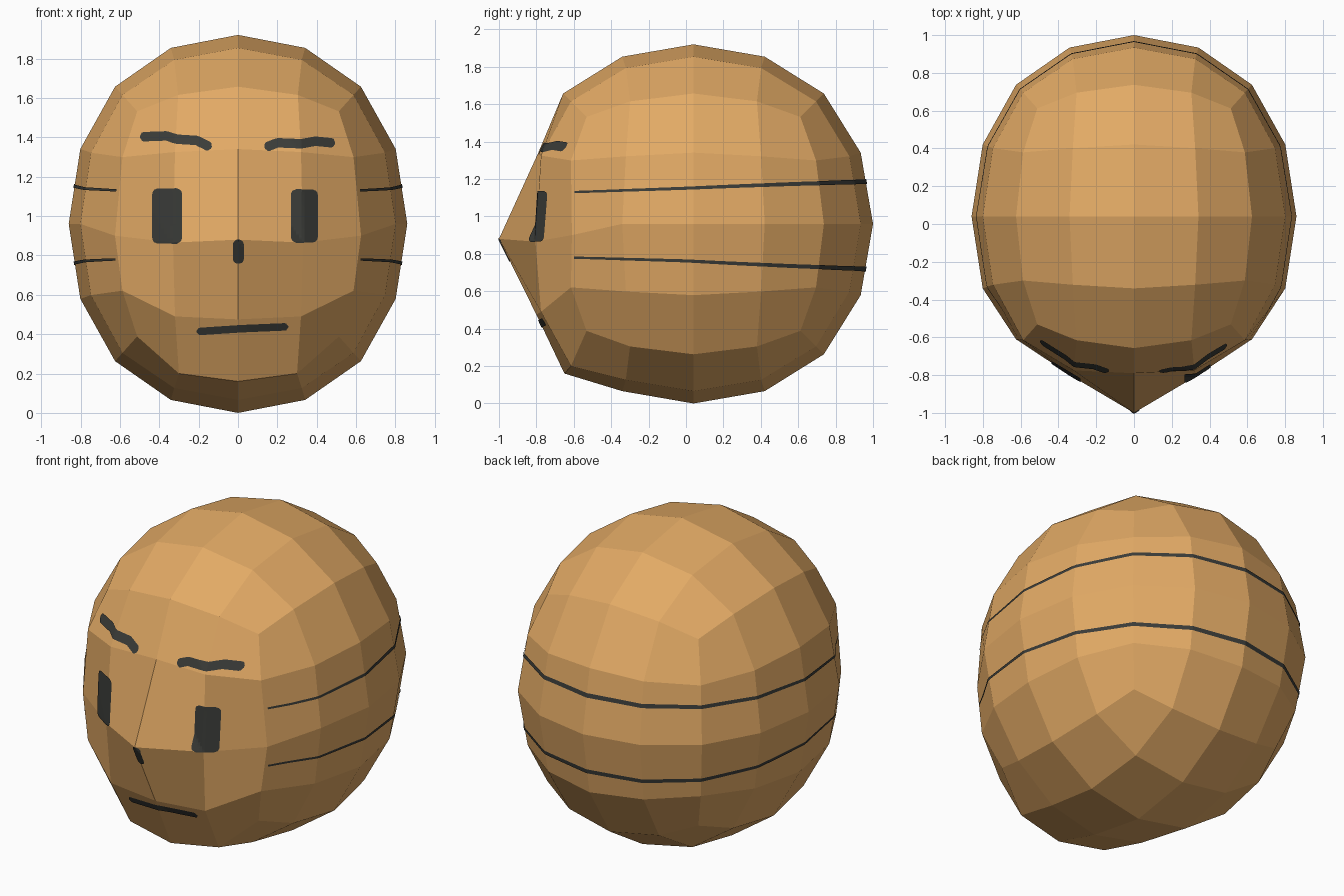
import bpy, bmesh, math
from mathutils import Vector
from mathutils.bvhtree import BVHTree

if "Cube" in bpy.data.objects:
    bpy.data.objects.remove(bpy.data.objects["Cube"])


def material(name, rgb):
    m = bpy.data.materials.new(name)
    m.diffuse_color = (*rgb, 1)
    m.use_nodes = True
    m.node_tree.nodes["Principled BSDF"].inputs["Base Color"].default_value = m.diffuse_color
    return m


SKIN = material("warm_tan", (0.76, 0.40, 0.13))
DARK = material("charcoal", (0.043, 0.045, 0.040))
CENTRE = Vector((0, 0.04, 0.96))

# Head: a cube rounded by two subdivisions, stretched to an oval
bpy.ops.mesh.primitive_cube_add(size=2)
head = bpy.context.object
head.name = "head"
mod = head.modifiers.new("round", 'SUBSURF')
mod.levels = 2
bpy.ops.object.modifier_apply(modifier="round")

bm = bmesh.new()
bm.from_mesh(head.data)
r = max(v.co.z for v in bm.verts)
for v in bm.verts:
    v.co /= r
front = [v for v in bm.verts if v.co.y < -0.5]

# Face features: (unit x, unit z) of a front vertex -> new position, mirrored
sculpt = {
    (0, 0): (0, -1.0, 0.88),           # nose tip
    (0.39, 0): (0.33, -0.805, 0.865),
    (0.73, 0): (0.625, -0.61, 0.90),
    (0, 0.39): (0, -0.79, 1.34),       # brow line
    (0.37, 0.37): (0.32, -0.775, 1.325),
    (0, -0.39): (0, -0.80, 0.475),     # jaw
    (0.37, -0.37): (0.32, -0.775, 0.49),
    (0, -0.73): (0, -0.65, 0.16),      # chin
    (0.34, -0.68): (0.30, -0.615, 0.20),
}
moves = []
for (x, z), p in sculpt.items():
    for s in ((1, -1) if x else (1,)):
        v = min(front, key=lambda v: (v.co.x - s * x) ** 2 + (v.co.z - z) ** 2)
        moves.append((v, Vector((s * p[0], p[1], p[2]))))
for v in bm.verts:
    v.co = Vector((v.co.x * 0.86, v.co.y * 0.96, v.co.z * 0.96)) + CENTRE
for v, p in moves:
    v.co = p
for f in bm.faces:
    f.smooth = False
bm.normal_update()
bm.to_mesh(head.data)
head.data.materials.append(SKIN)
tree = BVHTree.FromBMesh(bm)
bm.free()


def decal(name, rays, nu, nv):
    """Thin painted patch: a grid of rays dropped on to the head."""
    b = bmesh.new()
    rows = []
    for i in range(nu + 1):
        row = []
        for j in range(nv + 1):
            hit, n, _, _ = tree.ray_cast(*rays(i / nu, j / nv * 2 - 1))
            if n.dot(hit - CENTRE) < 0:
                n = -n
            row.append(b.verts.new(hit + n * 0.005))
        rows.append(row)
    for a, c in zip(rows, rows[1:]):
        for j in range(nv):
            f = b.faces.new((a[j], c[j], c[j + 1], a[j + 1]))
            f.normal_update()
            if f.normal.dot(f.calc_center_median() - CENTRE) < 0:
                f.normal_flip()
    me = bpy.data.meshes.new(name)
    b.to_mesh(me)
    b.free()
    me.materials.append(DARK)
    bpy.context.collection.objects.link(bpy.data.objects.new(name, me))


def stroke(name, pts, width, rounding, nv=4):
    """Brush stroke on the face along (x, z) points, with rounded ends."""
    pts = [Vector(p) for p in pts]
    lens = [(q - p).length for p, q in zip(pts, pts[1:])]
    total = sum(lens)

    def at(d):
        d = max(0, min(total, d))
        for p, q, l in zip(pts, pts[1:], lens):
            if d <= l + 1e-6:
                return p.lerp(q, d / l)
            d -= l
        return pts[-1]

    def rays(u, v):
        d = u * total
        t = (at(d + 0.02) - at(d - 0.02)).normalized()
        e = min(1, min(d, total - d) / rounding)
        half = width / 2 - rounding * (1 - math.sqrt(max(0, 1 - (1 - e) ** 2))) * 0.9
        p = at(d) + Vector((-t.y, t.x)) * half * v
        return Vector((p.x, -3, p.y)), Vector((0, 1, 0))

    decal(name, rays, 40, nv)


# Painted face
stroke("brow_left", [(-.495, 1.40), (-.36, 1.405), (-.31, 1.388), (-.21, 1.382), (-.135, 1.345)], .048, .02)
stroke("brow_right", [(.135, 1.345), (.20, 1.37), (.32, 1.365), (.39, 1.378), (.49, 1.368)], .048, .02)
stroke("eye_left", [(-.358, .86), (-.358, 1.14)], .15, .03, 10)
stroke("eye_right", [(.335, .865), (.335, 1.135)], .136, .03, 10)
stroke("nose_mark", [(.002, .76), (.002, .88)], .052, .024)
stroke("mouth", [(-.21, .415), (.02, .43), (.255, .44)], .038, .018)


# Wrap lines round the sides and back
def wrap(name, z_front, z_mid, z_back):
    def rays(u, v):
        a = math.radians(-44 + 268 * u)
        d = Vector((math.cos(a), math.sin(a), 0))
        y = d.y * 0.9
        z = z_mid + ((z_back - z_mid) * y / 0.9 if y > 0 else (z_mid - z_front) * y / 0.62)
        half = 0.006 + 0.007 * (1 - abs(2 * u - 1))
        return Vector((0, 0, z + half * v)), d
    decal(name, rays, 200, 2)


wrap("wrap_line_upper", 1.13, 1.15, 1.185)
wrap("wrap_line_lower", 0.78, 0.763, 0.72)
